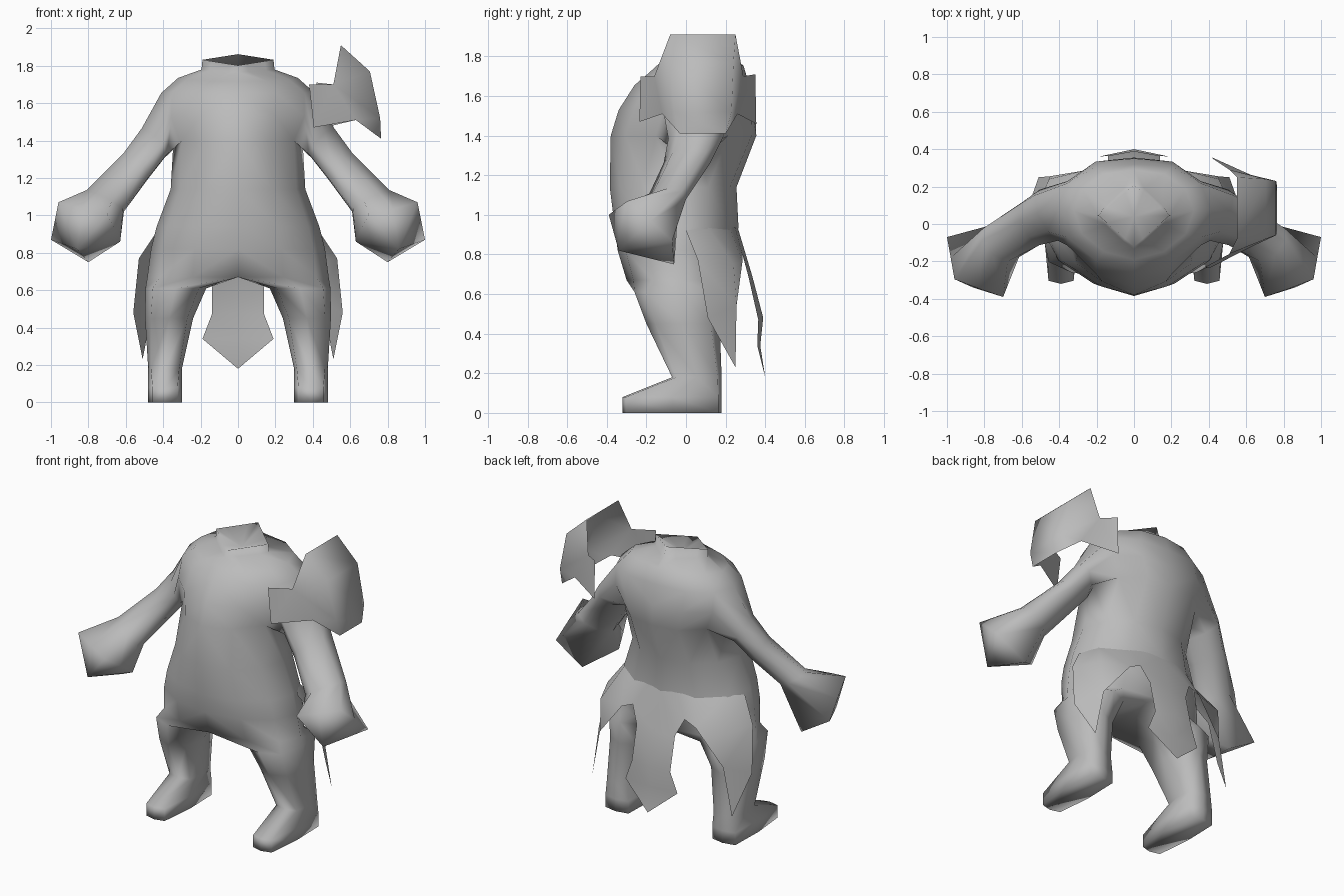
import bpy, bmesh, math
from mathutils import Vector

if "Cube" in bpy.data.objects:
    bpy.data.objects.remove(bpy.data.objects["Cube"])

grey = bpy.data.materials.new("plain grey")
grey.diffuse_color = (0.5, 0.5, 0.5, 1)
grey.use_nodes = True
grey.node_tree.nodes["Principled BSDF"].inputs["Base Color"].default_value = grey.diffuse_color


def finish(name, bm, mirror=True):
    """Turn a bmesh into a smooth, optionally mirrored object."""
    bmesh.ops.recalc_face_normals(bm, faces=bm.faces[:])
    mesh = bpy.data.meshes.new(name)
    bm.to_mesh(mesh)
    bm.free()
    mesh.materials.append(grey)
    for p in mesh.polygons:
        p.use_smooth = True
    ob = bpy.data.objects.new(name, mesh)
    bpy.context.collection.objects.link(ob)
    if mirror:
        m = ob.modifiers.new("mirror", 'MIRROR')
        m.use_clip = True
        m.merge_threshold = 0.002
    return ob


def power(v, p):
    return math.copysign(abs(v) ** p, v) if abs(v) > 1e-6 else 0.0


def bridge(bm, a, b, closed=False, skip=()):
    n = len(a)
    for i in range(n if closed else n - 1):
        j = (i + 1) % n
        if i not in skip:
            bm.faces.new((a[i], a[j], b[j], b[i]))


bm = bmesh.new()


def add_ring(points):
    return [bm.verts.new(p) for p in points]


def half_ring(z, w, front, back, side=0.0, tilt=0.0, p=1.0):
    """Seven points from the front centre round the side to the back centre."""
    mid, r = (front + back) / 2, (back - front) / 2
    pts = []
    for i in range(7):
        s, c = math.sin(math.pi * i / 6), math.cos(math.pi * i / 6)
        pts.append((w * power(s, p), mid - r * power(c, p) + side * s, z - tilt * power(c, p)))
    return pts


# torso: half rings from the neck down to the crotch
torso = [add_ring(half_ring(*r)) for r in (
    (1.832, .19, -.12, .21, 0, .03, 2),
    (1.78, .195, -.135, .23, 0, .015, 1.8),
    (1.735, .32, -.19, .29, .02, .02),
    (1.655, .41, -.26, .32, .05),
    (1.53, .41, -.34, .35, .06),
    (1.40, .345, -.38, .355, .05),
    (1.14, .36, -.385, .255, .02),
    (.94, .435, -.36, .265, 0),
    (.82, .465, -.345, .25, 0),
    (.67, .485, -.30, .22, 0))]
for k in range(len(torso) - 1):
    bridge(bm, torso[k], torso[k + 1], skip=(2, 3) if k in (3, 4) else ())

# sunken neck opening
pit = bm.verts.new((0, .04, 1.765))
for i in range(6):
    bm.faces.new((torso[0][i], pit, torso[0][i + 1]))

# leg and foot: eight-sided rings, the first one closed by a crotch point
ring = torso[-1] + [bm.verts.new((0, -.02, .685))]
for z, inner, outer, front, back, p, toe in (
        (.61, .17, .495, -.26, .21, .8, 1),
        (.45, .24, .497, -.20, .17, .8, 1),
        (.18, .30, .48, -.07, .18, .5, 1),
        (.08, .30, .48, -.32, .18, .2, .8),
        (0, .30, .48, -.32, .18, .2, .8)):
    pts = []
    for i in range(8):
        a = math.radians(45 * i - 45)
        s, c = power(math.sin(a), p), power(math.cos(a), p)
        pts.append(((inner + outer) / 2 + (outer - inner) / 2 * s * (toe if c > .1 else 1),
                    (front + back) / 2 - (back - front) / 2 * c, z))
    nxt = add_ring(pts)
    bridge(bm, ring, nxt, closed=True)
    ring = nxt
bm.faces.new(ring)

# arm: starts on the open patch at the shoulder
hi, mid, lo = torso[3], torso[4], torso[5]
ring = [hi[3], hi[2], mid[2], lo[2], lo[3], lo[4], mid[4], hi[4]]
for top, bottom, depth in (
        ((.515, .06, 1.465), (.395, .035, 1.305), .145),
        ((.61, .02, 1.335), (.485, -.01, 1.19), .125),
        ((.81, -.09, 1.135), (.61, -.11, 1.02), .105)):
    t, b = Vector(top), Vector(bottom)
    v = Vector((-.35, -1, 0)).normalized() * depth
    nxt = add_ring([(t + b) / 2 + (t - b) / 2 * math.cos(a) + v * math.sin(a)
                    for a in (math.pi * i / 4 for i in range(8))])
    bridge(bm, ring, nxt, closed=True)
    ring = nxt
# blocky fist with one knuckle corner at the lower front
fist = add_ring([(.96, -.295, 1.07), (.83, -.345, 1.035), (.70, -.39, 1.0), (.66, -.29, .93),
                 (.63, -.20, .86), (.80, -.06, .75), (1.0, -.07, .87), (.98, -.18, .97)])
bridge(bm, ring, fist, closed=True)
knuckle = bm.verts.new((.86, -.34, .82))
for i in range(8):
    bm.faces.new((fist[i], fist[(i + 1) % 8], knuckle))
finish("body", bm)


def sheet(name, pts, faces, mirror):
    b = bmesh.new()
    vs = [b.verts.new(p) for p in pts]
    for f in faces:
        b.faces.new([vs[i] for i in f])
    return finish(name, b, mirror)


# ragged skirt: side flap with a point, arch over the leg, tail at the back
sheet("skirt", [
    (.43, 0, .92), (.37, .11, .94), (.21, .218, .94), (.11, .247, .94), (0, .26, .94),
    (.53, .06, .77), (.455, .24, .75), (.27, .285, .765), (.19, .285, .80),
    (.14, .315, .69), (0, .335, .69),
    (.56, .11, .48), (.45, .255, .54), (.51, .25, .23),
    (.14, .365, .47), (0, .39, .48), (.19, .36, .34), (0, .375, .34), (0, .40, .18)],
    [(0, 1, 6, 5), (1, 2, 7, 6), (2, 3, 8, 7), (3, 4, 10, 9, 8),
     (5, 6, 12, 11), (6, 7, 12), (11, 12, 13),
     (9, 10, 15, 14), (14, 15, 17, 16), (16, 17, 18)], True)

# shoulder plate: outer strip with a front and a back wing
rim = [(.55, 1.91), (.705, 1.77), (.76, 1.52), (.765, 1.41)]
strip = ([(x, y, z) for (x, z), y in zip(rim, (-.08, -.08, -.06, -.03))]
         + [(x, y, z) for (x, z), y in zip(rim, (.25, .24, .23, .20))])
wings = [(.51, -.16, 1.70), (.38, -.23, 1.70), (.405, -.235, 1.47), (.63, -.12, 1.51),
         (.51, .29, 1.70), (.42, .35, 1.71), (.42, .355, 1.46), (.63, .26, 1.51)]
sheet("shoulder_plate", strip + wings,
      [(i, i + 1, i + 5, i + 4) for i in range(3)]
      + [f for o, w in ((0, 8), (4, 12)) for f in (
          (o, o + 1, w), (w, o + 1, o + 2, w + 3), (o + 2, o + 3, w + 3),
          (w, w + 3, w + 2, w + 1))], False)
